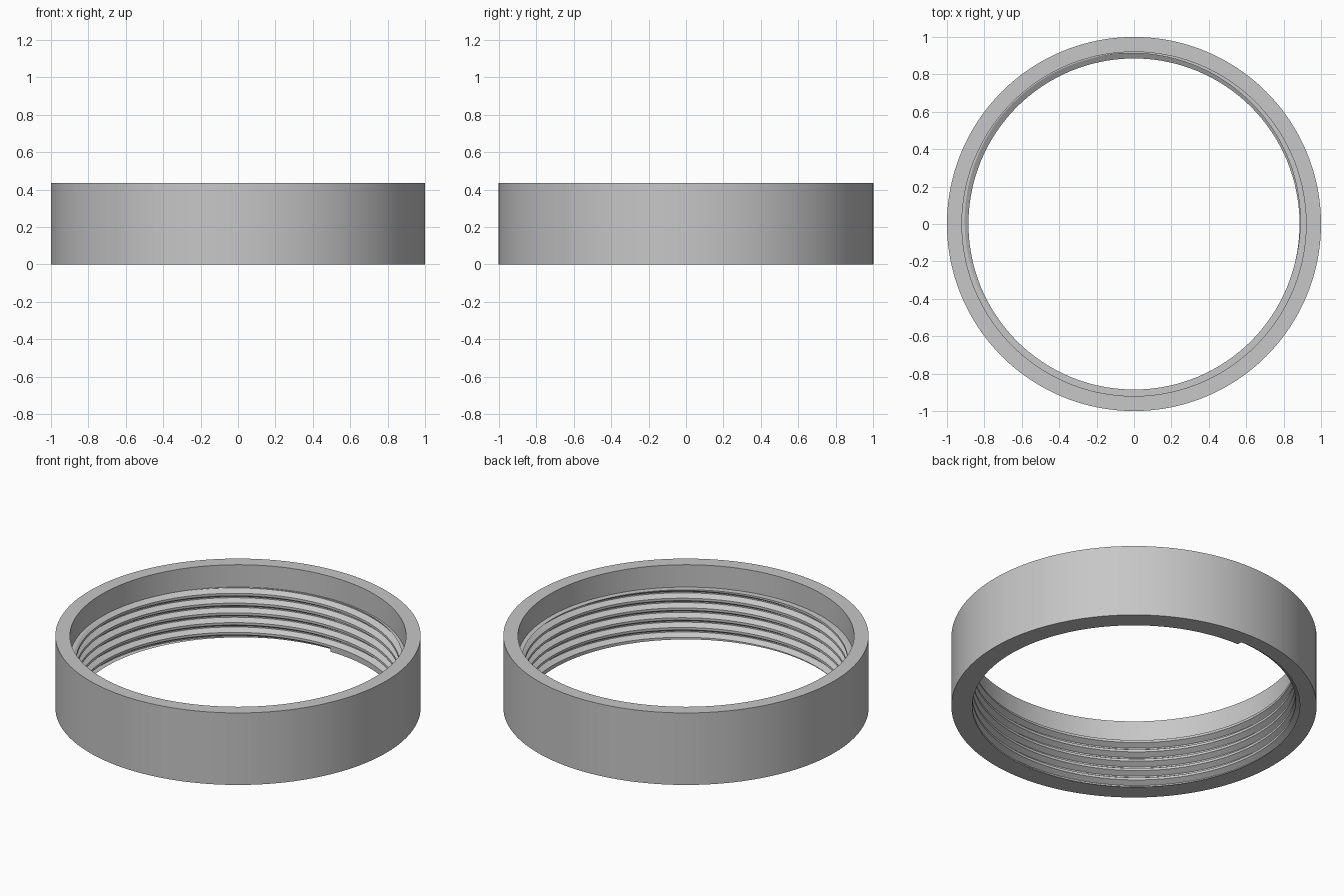
import bpy
import bmesh
import math

cube = bpy.data.objects.get("Cube")
if cube:
    bpy.data.objects.remove(cube)

SEGMENTS = 192
HEIGHT, LEDGE = 0.435, 0.30
OUTER, BORE, ROOT, CREST = 1.0, 0.92, 0.915, 0.885
PITCH = 0.059
TURNS = range(-1, 7)
# half-widths of the groove at its mouth and its root
MOUTH, FLOOR = PITCH * 0.375, PITCH * 0.0625


def inner_radius(z, turn):
    """Bore radius at height z; the groove starts at turn 0 and climbs one pitch per turn."""
    depth = 0.0
    for k in TURNS:
        if k >= 0:
            d = abs(z - PITCH * (k + turn))
            depth = max(depth, min(1.0, (MOUTH - d) / (MOUTH - FLOOR)))
    return CREST + (ROOT - CREST) * depth


def section(turn):
    """Closed cross-section of the ring as (radius, height) points."""
    pts = [(OUTER, 0.0), (inner_radius(0.0, turn), 0.0)]
    for k in TURNS:
        for offset in (-MOUTH, -FLOOR, FLOOR, MOUTH):
            z = min(LEDGE, max(0.0, PITCH * (k + turn) + offset))
            pts.append((inner_radius(z, turn), z))
    pts += [(inner_radius(LEDGE, turn), LEDGE), (BORE, LEDGE),
            (BORE, HEIGHT), (OUTER, HEIGHT)]
    return pts


bm = bmesh.new()


def place(points, turn):
    a = math.pi / 2 + math.tau * turn
    return [bm.verts.new((r * math.cos(a), r * math.sin(a), z)) for r, z in points]


# ring swept round its axis, with the thread groove rising in the bore
columns = [place(section(i / SEGMENTS), i / SEGMENTS) for i in range(SEGMENTS + 1)]
for a, b in zip(columns, columns[1:]):
    for j in range(len(a)):
        n = (j + 1) % len(a)
        bm.faces.new((a[j], b[j], b[n], a[n]))

# blunt end of the groove at the lower rim
bm.faces.new(place([(CREST, 0), (ROOT, 0), (ROOT, FLOOR), (CREST, MOUTH)], 0))

bmesh.ops.remove_doubles(bm, verts=bm.verts, dist=0.00005)
bmesh.ops.dissolve_degenerate(bm, edges=bm.edges, dist=0.00005)
bmesh.ops.recalc_face_normals(bm, faces=bm.faces)

mesh = bpy.data.meshes.new("threaded_ring")
bm.to_mesh(mesh)
bm.free()
ring = bpy.data.objects.new("threaded_ring", mesh)
bpy.context.collection.objects.link(ring)

# plain grey
grey = bpy.data.materials.new("light_grey")
grey.use_nodes = True
colour = (0.57, 0.57, 0.57, 1.0)
grey.diffuse_color = colour
for node in grey.node_tree.nodes:
    if node.type == 'BSDF_PRINCIPLED':
        node.inputs["Base Color"].default_value = colour
mesh.materials.append(grey)

bpy.ops.object.select_all(action='DESELECT')
ring.select_set(True)
bpy.context.view_layer.objects.active = ring
bpy.ops.object.shade_smooth_by_angle(angle=math.radians(30))
